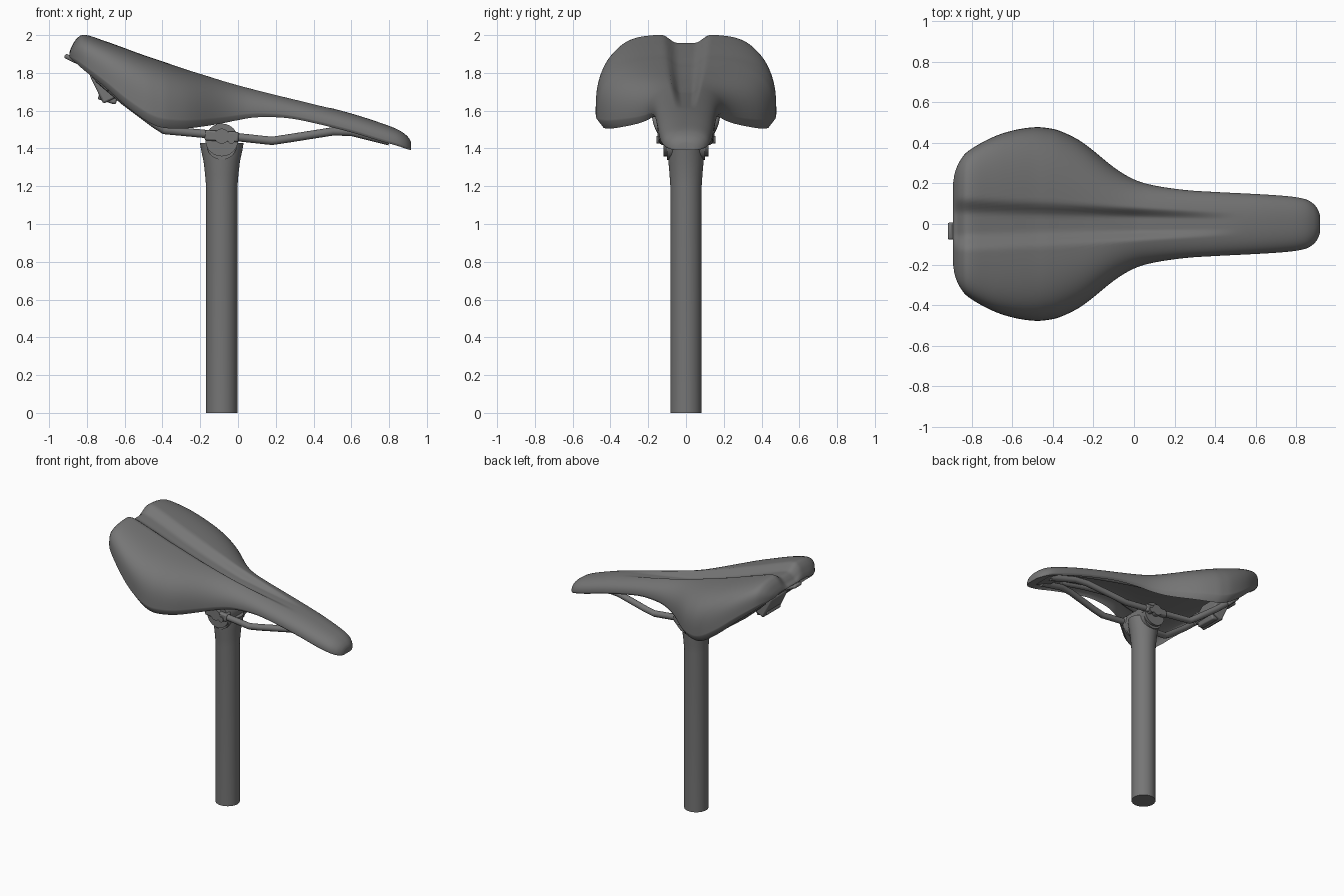
import bpy, bmesh, math
from mathutils import Vector

if "Cube" in bpy.data.objects:
    bpy.data.objects.remove(bpy.data.objects["Cube"])

GREY = (0.18, 0.18, 0.18, 1)
mat = bpy.data.materials.new("dark grey")
mat.use_nodes = True
mat.diffuse_color = GREY
mat.node_tree.nodes["Principled BSDF"].inputs["Base Color"].default_value = GREY
POST_X = -0.086


def finish(obj, name, angle=40):
    obj.name = name
    obj.data.materials.append(mat)
    bpy.ops.object.select_all(action="DESELECT")
    obj.select_set(True)
    bpy.context.view_layer.objects.active = obj
    bpy.ops.object.shade_smooth_by_angle(angle=math.radians(angle))
    return obj


def loft(name, rings, angle=40):
    """Skin closed rings of equal length and cap both ends."""
    bm = bmesh.new()
    loops = [[bm.verts.new(p) for p in ring] for ring in rings]
    n = len(loops[0])
    for a, b in zip(loops, loops[1:]):
        for i in range(n):
            bm.faces.new((a[i], a[(i + 1) % n], b[(i + 1) % n], b[i]))
    # strip caps suit the crescent-shaped saddle ends and round ends alike
    for ring in (loops[0], loops[-1]):
        for i in range(n // 2 - 1):
            bm.faces.new((ring[i], ring[i + 1], ring[n - 2 - i], ring[n - 1 - i]))
    bmesh.ops.recalc_face_normals(bm, faces=bm.faces)
    mesh = bpy.data.meshes.new(name)
    bm.to_mesh(mesh)
    bm.free()
    obj = bpy.data.objects.new(name, mesh)
    bpy.context.collection.objects.link(obj)
    return finish(obj, name, angle)


def spline(keys, steps):
    """Catmull-Rom curve through tuples of any size."""
    k = [Vector(p) for p in keys]
    k = [2 * k[0] - k[1]] + k + [2 * k[-1] - k[-2]]
    out = []
    for a, b, c, d in zip(k, k[1:], k[2:], k[3:]):
        for s in range(steps):
            t = s / steps
            out.append(0.5 * (2 * b + (c - a) * t + (2 * a - 5 * b + 4 * c - d) * t**2
                              + (3 * b - a - 3 * c + d) * t**3))
    return out + [k[-2]]


def tube(name, points, radius):
    curve = bpy.data.curves.new(name, "CURVE")
    curve.dimensions = "3D"
    curve.bevel_depth = radius
    curve.bevel_resolution = 3
    curve.use_fill_caps = True
    line = curve.splines.new("POLY")
    line.points.add(len(points) - 1)
    for pt, co in zip(line.points, points):
        pt.co = (*co, 1)
    obj = bpy.data.objects.new(name, curve)
    bpy.context.collection.objects.link(obj)
    bpy.context.view_layer.objects.active = obj
    bpy.ops.object.select_all(action="DESELECT")
    obj.select_set(True)
    bpy.ops.object.convert(target="MESH")
    return finish(bpy.context.object, name, 60)


def pin(name, x, z, y0, y1, radius, sides=24):
    """Cylinder lying along y."""
    bpy.ops.mesh.primitive_cylinder_add(vertices=sides, radius=radius, depth=abs(y1 - y0),
                                        location=(x, (y0 + y1) / 2, z),
                                        rotation=(math.pi / 2, 0, 0))
    return finish(bpy.context.object, name)


def box(name, loc, size, tilt=0):
    bpy.ops.mesh.primitive_cube_add(size=1, location=loc, rotation=(0, tilt, 0))
    obj = bpy.context.object
    obj.scale = size
    bpy.ops.object.transform_apply(location=False, rotation=False, scale=True)
    bevel = obj.modifiers.new("soft edges", "BEVEL")
    bevel.width = 0.01
    bevel.segments = 2
    return finish(obj, name)


def ramp(x, low, high):
    t = min(1, max(0, (x - low) / (high - low)))
    return t * t * (3 - 2 * t)


# saddle: x, half width, crown height, rim height
stations = [
    (-0.893, 0.20, 1.908, 1.885), (-0.882, 0.26, 1.938, 1.873), (-0.855, 0.318, 1.982, 1.85),
    (-0.81, 0.366, 2.003, 1.81), (-0.7, 0.427, 1.968, 1.72), (-0.6, 0.461, 1.932, 1.63),
    (-0.5, 0.477, 1.895, 1.555), (-0.43, 0.474, 1.872, 1.518), (-0.36, 0.457, 1.848, 1.506),
    (-0.25, 0.40, 1.812, 1.508),
    (-0.1, 0.28, 1.768, 1.53), (0, 0.22, 1.741, 1.55), (0.1, 0.19, 1.715, 1.565),
    (0.25, 0.168, 1.676, 1.562), (0.4, 0.158, 1.638, 1.535), (0.6, 0.148, 1.585, 1.485),
    (0.75, 0.138, 1.537, 1.44), (0.84, 0.124, 1.503, 1.415), (0.885, 0.1, 1.475, 1.40),
    (0.908, 0.07, 1.45, 1.393), (0.917, 0.045, 1.43, 1.392)]
HALF = 40


def saddle_section(x, w, top, rim):
    power = 3.5 - 1.1 * ramp(x, -0.6, 0.1)
    fade = min(1, max(0, (0.5 - x) / 0.5))
    groove_w = 0.045 + 0.055 * max(0, (0.45 - x) / 1.3)
    hollow = 0.5 * (1 - ramp(x, 0.65, 0.88))
    outer, inner = [], []
    for i in range(-HALF, HALF + 1):
        # superellipse arch, boxier towards the tail
        a = i / HALF * math.pi / 2
        sn, cs = math.sin(a), max(0, math.cos(a))
        r = (abs(sn) ** power + cs ** power) ** (-1 / power)
        y, c = w * r * sn, r * cs
        # central channel with a flat floor and soft walls
        dip = 0.045 * fade * min(1, (top - rim) / 0.1)
        dip *= ramp(-abs(y), -1.35 * groove_w, -0.45 * groove_w)
        outer.append((x, y, rim + (top - rim) * (0.12 + 0.88 * c) - dip))
        inner.append((x, y * 0.93, rim + (top - rim) * hollow * c))
    return outer + inner[::-1]


loft("saddle", [saddle_section(*p) for p in spline(stations, 4)], 50)


# seat post flaring into its clamp head
def ellipse(z, rx, ry):
    return [(POST_X + rx * math.cos(i * math.tau / 40), ry * math.sin(i * math.tau / 40), z)
            for i in range(40)]


loft("seat_post", [ellipse(*p) for p in (
    (0, 0.083, 0.083), (1.2, 0.083, 0.083), (1.26, 0.088, 0.087), (1.33, 0.096, 0.093),
    (1.39, 0.109, 0.096), (1.43, 0.116, 0.096))])

# rails and shell ribs, one each side, with mounting hardware
for side, tag in ((1, "left"), (-1, "right")):
    path = [(-0.74, 0.19, 1.77), (-0.6, 0.175, 1.65), (-0.44, 0.15, 1.53), (-0.39, 0.135, 1.497),
            (-0.1, 0.12, 1.47), (0.18, 0.12, 1.44), (0.26, 0.115, 1.452),
            (0.5, 0.085, 1.49), (0.6, 0.07, 1.488), (0.8, 0.05, 1.438)]
    tube(tag + "_rail", [(x, y * side, z) for x, y, z in path], 0.023)
    rib = [(-0.3, 0.22, 1.64), (-0.1, 0.16, 1.625), (0.1, 0.11, 1.62), (0.35, 0.09, 1.58),
           (0.6, 0.08, 1.525)]
    tube(tag + "_shell_rib", [(x, y * side, z) for x, y, z in spline(rib, 4)], 0.016)
    pin(tag + "_clamp_disc", POST_X, 1.42, 0.06 * side, 0.1 * side, 0.08)
    pin(tag + "_clamp_bolt", POST_X, 1.38, 0.08 * side, 0.106 * side, 0.022, 12)
    pin(tag + "_clamp_cap", POST_X, 1.465, 0.09 * side, 0.15 * side, 0.04)
    box(tag + "_rail_jaw", (POST_X, 0.115 * side, 1.465), (0.18, 0.065, 0.055), 0.06)
    box(tag + "_rail_socket", (-0.71, 0.18 * side, 1.765), (0.12, 0.08, 0.07), 0.75)

# upper clamp bridge and cross bolt
pin("clamp_bridge", POST_X, 1.445, -0.12, 0.12, 0.087)
pin("cross_bolt", POST_X + 0.05, 1.445, -0.155, 0.155, 0.02, 12)

# nose socket and the bracket under the tail
box("nose_socket", (0.78, 0, 1.452), (0.12, 0.14, 0.035), 0.3)
box("tail_bracket", (-0.705, 0, 1.735), (0.1, 0.2, 0.17), -0.45)
box("tail_bracket_foot", (-0.69, 0, 1.665), (0.1, 0.16, 0.04), 0.3)
box("tail_bridge", (-0.77, 0, 1.82), (0.14, 0.36, 0.04), 0.6)
box("tail_tab", (-0.868, -0.035, 1.868), (0.11, 0.085, 0.025), 0.45)
